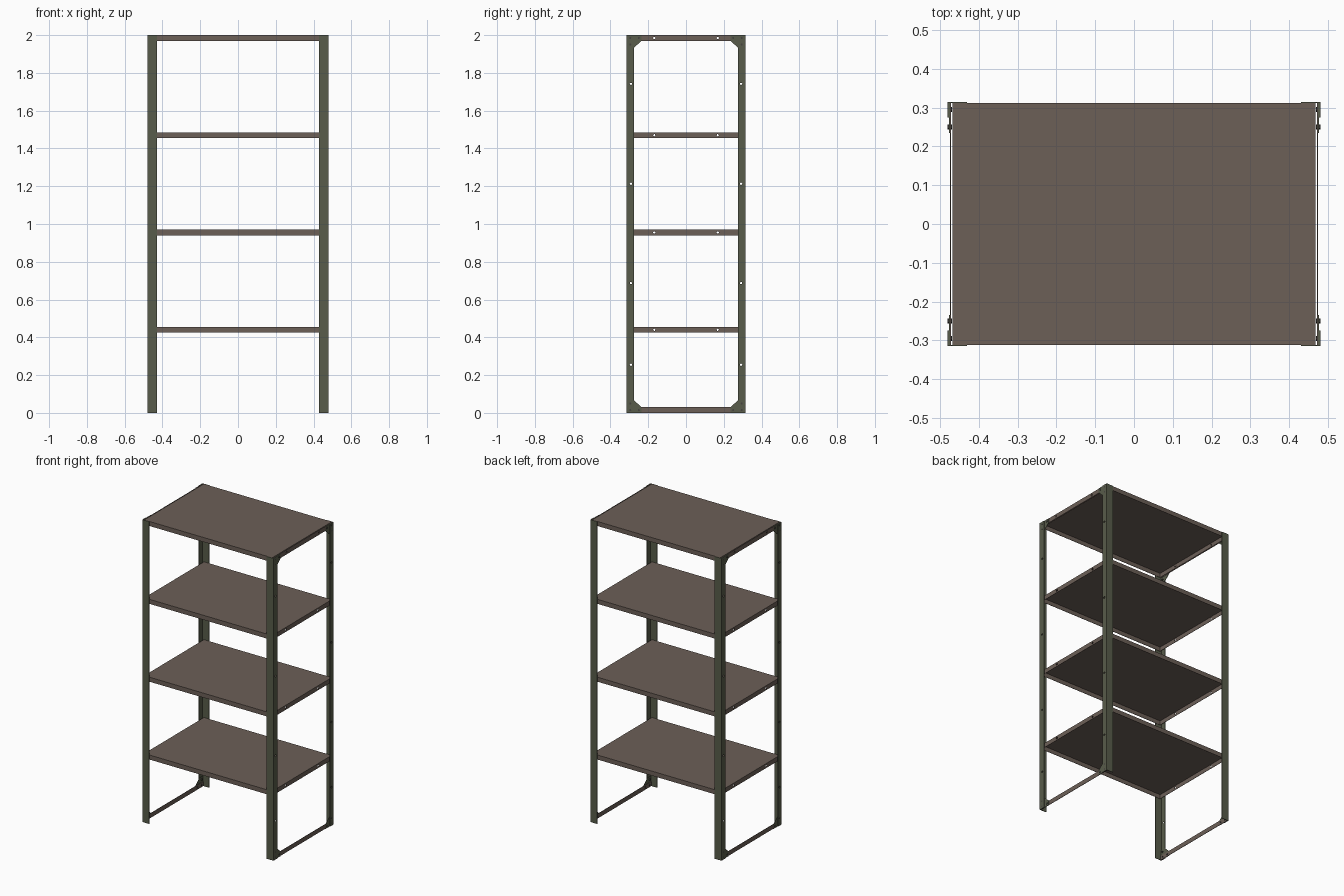
import bpy, bmesh, math
from mathutils import Matrix

if "Cube" in bpy.data.objects:
    bpy.data.objects.remove(bpy.data.objects["Cube"])

X, Y, T = 0.48, 0.315, 0.003          # outer half sizes, sheet thickness
TOPS = [0.455, 0.97, 1.485, 2.0]      # shelf top heights
SKIRT = 0.03


def material(name, rgb):
    m = bpy.data.materials.new(name)
    m.diffuse_color = (*rgb, 1)
    m.use_nodes = True
    m.node_tree.nodes["Principled BSDF"].inputs["Base Color"].default_value = m.diffuse_color
    return m


green = material("olive green steel", (0.098, 0.107, 0.069))
brown = material("warm brown steel", (0.15, 0.115, 0.096))
dark = material("dark bolt steel", (0.06, 0.055, 0.05))


def add_object(name, bm, mat=None):
    bmesh.ops.recalc_face_normals(bm, faces=bm.faces)
    me = bpy.data.meshes.new(name)
    bm.to_mesh(me)
    bm.free()
    ob = bpy.data.objects.new(name, me)
    bpy.context.collection.objects.link(ob)
    if mat:
        me.materials.append(mat)
    return ob


def prism(name, pts, a, b, axis, mat):
    """Extrude a 2D outline from a to b; axis 'z' uses (x, y), axis 'x' uses (y, z)."""
    bm = bmesh.new()
    place = (lambda p, t: (p[0], p[1], t)) if axis == 'z' else (lambda p, t: (t, p[0], p[1]))
    f = bm.faces.new([bm.verts.new(place(p, a)) for p in pts])
    r = bmesh.ops.extrude_face_region(bm, geom=[f])
    d = place((0, 0), b - a)
    bmesh.ops.translate(bm, verts=[v for v in r['geom'] if isinstance(v, bmesh.types.BMVert)], vec=d)
    return add_object(name, bm, mat)


def add_rods(bm, centres, x0, x1, radius, sides):
    """Rods along x at the given (y, z) centres."""
    for y, z in centres:
        m = Matrix.Translation(((x0 + x1) / 2, y, z)) @ Matrix.Rotation(math.pi / 2, 4, 'Y')
        bmesh.ops.create_cone(bm, cap_ends=True, segments=sides, radius1=radius,
                              radius2=radius, depth=abs(x1 - x0), matrix=m)


drilled = []

# angle-section posts
for sx in (-1, 1):
    for sy in (-1, 1):
        outline = [(X, Y), (X - 0.05, Y), (X - 0.05, Y - T), (X - T, Y - T),
                   (X - T, Y - 0.04), (X, Y - 0.04)]
        drilled.append(prism("corner_post", [(sx * x, sy * y) for x, y in outline],
                             0, 2, 'z', green))

# folded shelf trays, open underneath
for top in TOPS:
    bm = bmesh.new()
    bmesh.ops.create_cube(bm, size=1, matrix=Matrix.Translation((0, 0, top - SKIRT / 2))
                          @ Matrix.Diagonal((0.936, 2 * (Y - T) - 0.0006, SKIRT, 1)))
    bmesh.ops.recalc_face_normals(bm, faces=bm.faces)
    bmesh.ops.delete(bm, geom=[f for f in bm.faces if f.normal.z < -0.5], context='FACES')
    ob = add_object("shelf_tray", bm, brown)
    s = ob.modifiers.new("sheet", 'SOLIDIFY')
    s.thickness, s.offset = T, -1
    drilled.append(ob)

# side rails at foot and top, with corner gussets and bolts
for sx in (-1, 1):
    for top in (False, True):
        flip = (lambda z: 2 - z) if top else (lambda z: z)
        w = Y - T
        rail = prism("side_rail", [(-w, flip(0)), (w, flip(0)), (w, flip(SKIRT)), (-w, flip(SKIRT))],
                     sx * 0.472, sx * 0.4745, 'x', brown)
        if top:
            drilled.append(rail)
        bolts = bmesh.new()
        for sy in (-1, 1):
            pts = [(w, 0), (0.235, 0), (0.235, SKIRT), (0.275, 0.066), (w, 0.066)]
            prism("corner_gusset", [(sy * y, flip(z)) for y, z in pts],
                  sx * 0.4745, sx * 0.477, 'x', green)
            add_rods(bolts, [(sy * y, flip(z)) for y, z in
                             [(0.25, 0.015), (0.295, 0.015), (0.295, 0.05)]],
                     sx * 0.469, sx * 0.4802, 0.006, 6)
        add_object("gusset_bolts", bolts, dark)

# bolt holes through posts and shelf skirts
bm = bmesh.new()
holes = [(s * 0.292, z) for z in (0.255, 0.687, 1.213, 1.742) for s in (-1, 1)]
holes += [(s * 0.168, t - SKIRT / 2) for t in TOPS for s in (-1, 1)]
for sx in (-1, 1):
    add_rods(bm, holes, sx * 0.455, sx * 0.49, 0.006, 10)
cutter = add_object("hole_cutter", bm)
cutter.hide_render = True
for ob in drilled:
    b = ob.modifiers.new("holes", 'BOOLEAN')
    b.operation, b.object, b.solver = 'DIFFERENCE', cutter, 'EXACT'
    bpy.context.view_layer.objects.active = ob
    for m in list(ob.modifiers):
        bpy.ops.object.modifier_apply(modifier=m.name)
bpy.data.objects.remove(cutter)
